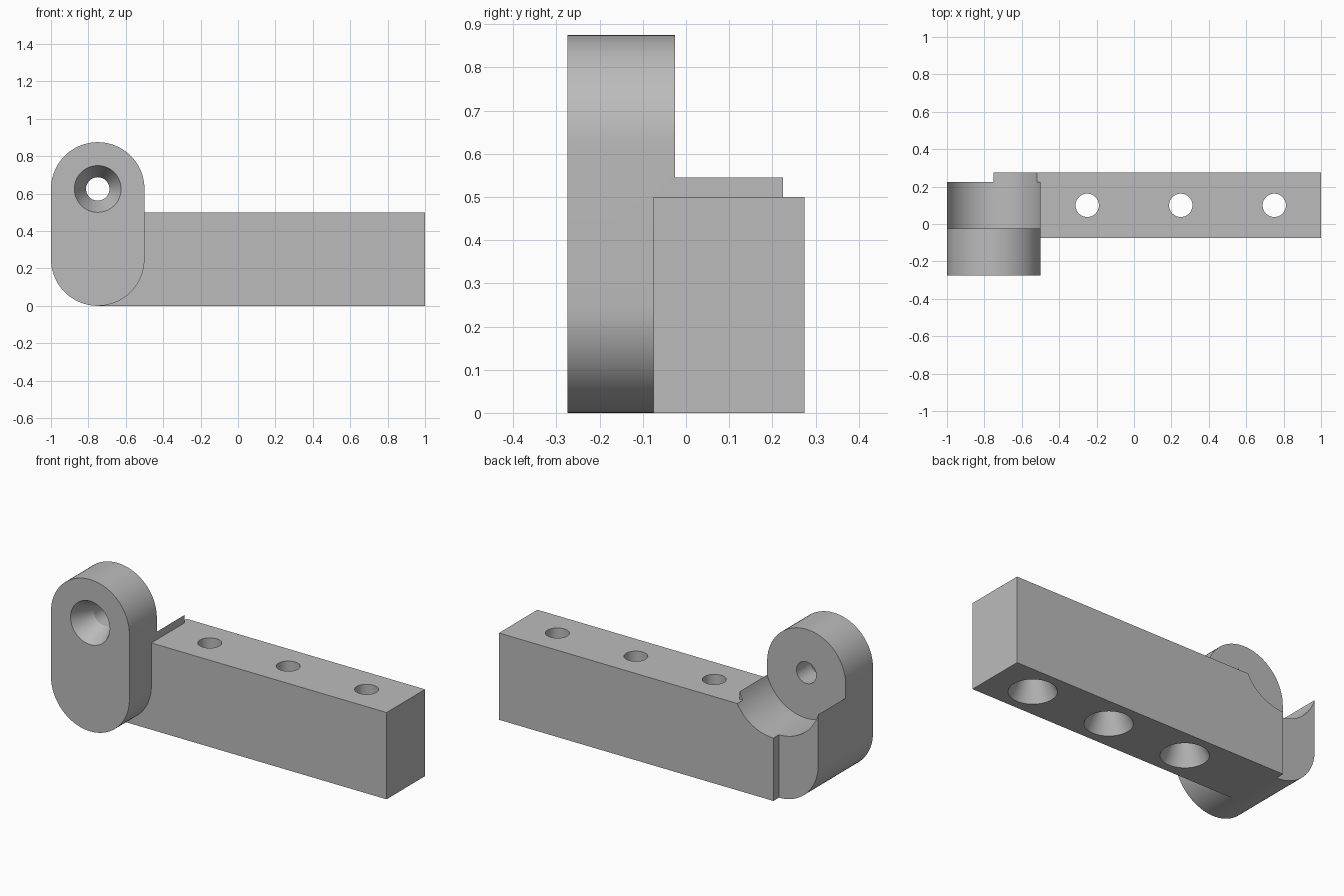
import bpy, bmesh, math
from mathutils import Matrix, Vector

if "Cube" in bpy.data.objects:
    bpy.data.objects.remove(bpy.data.objects["Cube"], do_unlink=True)

grey = bpy.data.materials.new("plain_grey")
grey.use_nodes = True
COLOUR = (0.5, 0.5, 0.5, 1)
grey.diffuse_color = COLOUR
grey.node_tree.nodes["Principled BSDF"].inputs["Base Color"].default_value = COLOUR

PIVOT_X, EYE_Z = -0.75, 0.625


def make_object(name, bm):
    bmesh.ops.recalc_face_normals(bm, faces=bm.faces)
    mesh = bpy.data.meshes.new(name)
    bm.to_mesh(mesh)
    bm.free()
    mesh.materials.append(grey)
    obj = bpy.data.objects.new(name, mesh)
    bpy.context.collection.objects.link(obj)
    return obj


def box(name, low, high):
    low, high = Vector(low), Vector(high)
    bm = bmesh.new()
    bmesh.ops.create_cube(bm, size=1)
    bmesh.ops.scale(bm, vec=high - low, verts=bm.verts)
    bmesh.ops.translate(bm, vec=(low + high) / 2, verts=bm.verts)
    return make_object(name, bm)


def lathe(name, profile, start, axis, sides=64):
    """Solid of revolution: profile holds (radius, distance along axis)."""
    bm = bmesh.new()
    turn = Vector((0, 0, 1)).rotation_difference(Vector(axis)).to_matrix().to_4x4()
    place = Matrix.Translation(start) @ turn
    rings = []
    for radius, along in profile:
        angles = [2 * math.pi * i / sides for i in range(sides)]
        rings.append([bm.verts.new(place @ Vector((radius * math.cos(a), radius * math.sin(a), along)))
                      for a in angles])
    for a, b in zip(rings, rings[1:]):
        for i in range(sides):
            j = (i + 1) % sides
            bm.faces.new((a[i], a[j], b[j], b[i]))
    bm.faces.new(rings[0])
    bm.faces.new(rings[-1])
    return make_object(name, bm)


def stadium(name, radius, low_z, high_z, front, back, steps=40):
    """Upright slot-shaped plate with round ends."""
    bm = bmesh.new()
    outline = []
    for centre, first in ((high_z, 0), (low_z, math.pi)):
        for i in range(steps + 1):
            a = first + math.pi * i / steps
            outline.append(bm.verts.new((PIVOT_X + radius * math.cos(a), front,
                                         centre + radius * math.sin(a))))
    face = bm.faces.new(outline)
    new = bmesh.ops.extrude_face_region(bm, geom=[face])["geom"]
    moved = [v for v in new if isinstance(v, bmesh.types.BMVert)]
    bmesh.ops.translate(bm, vec=(0, back - front, 0), verts=moved)
    return make_object(name, bm)


def combine(target, tool, operation):
    mod = target.modifiers.new(tool.name, "BOOLEAN")
    mod.operation, mod.solver, mod.object = operation, "EXACT", tool
    graph = bpy.context.evaluated_depsgraph_get()
    mesh = bpy.data.meshes.new_from_object(target.evaluated_get(graph))
    target.modifiers.clear()
    target.data = mesh
    bpy.data.objects.remove(tool, do_unlink=True)


# Round-ended lug joined to the straight bar
bracket = stadium("bracket", 0.25, 0.25, EYE_Z, -0.275, 0.225)
bar = box("bar", (PIVOT_X, -0.075, 0), (1, 0.275, 0.5))
combine(bracket, bar, "UNION")

# Round clearance behind the eye
saddle = lathe("saddle_cutter", [(0.2625, 0), (0.2625, 0.4)],
               (PIVOT_X, -0.025, EYE_Z), (0, 1, 0), 96)
combine(bracket, saddle, "DIFFERENCE")

# Countersunk hole through the eye, then three through the bar from below
SCREW = [(0.13, -0.01), (0.0625, 0.125), (0.0625, 0.6)]
holes = [((PIVOT_X, -0.275, EYE_Z), (0, 1, 0))]
holes += [((x, 0.1, 0), (0, 0, 1)) for x in (-0.25, 0.25, 0.75)]
for start, axis in holes:
    combine(bracket, lathe("screw_cutter", SCREW, start, axis), "DIFFERENCE")

# Smooth the round walls, keep the edges crisp
bpy.ops.object.select_all(action="DESELECT")
bracket.select_set(True)
bpy.context.view_layer.objects.active = bracket
bpy.ops.object.shade_smooth_by_angle(angle=math.radians(25))
